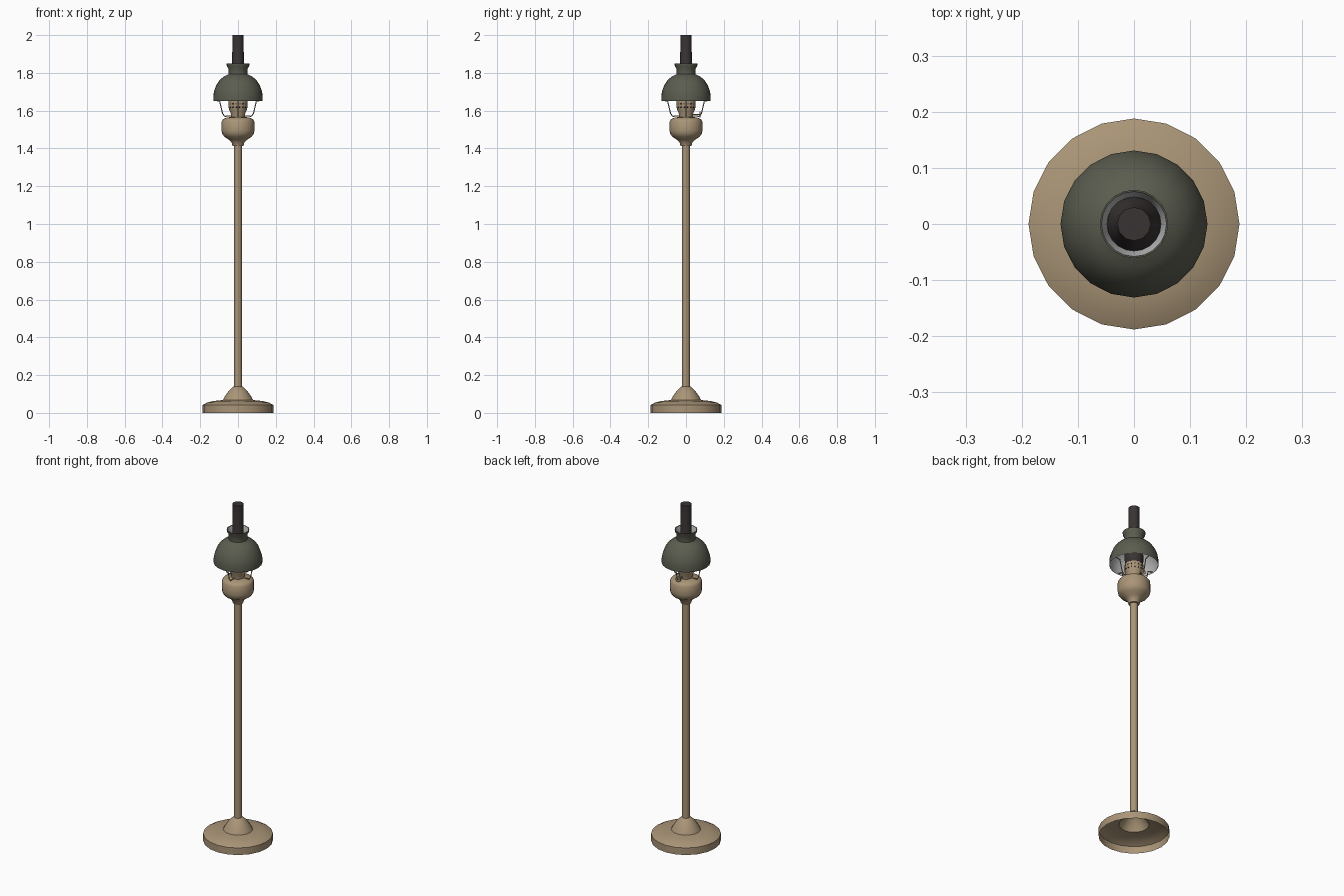
import bpy, bmesh, math
from mathutils import Vector, Matrix

if "Cube" in bpy.data.objects:
    bpy.data.objects.remove(bpy.data.objects["Cube"])


def material(name, rgb):
    m = bpy.data.materials.new(name)
    m.diffuse_color = (*rgb, 1)
    m.use_nodes = True
    m.node_tree.nodes["Principled BSDF"].inputs["Base Color"].default_value = m.diffuse_color
    return m


BRASS = material("aged tan brass", (0.40, 0.30, 0.185))
GREEN = material("dark olive enamel", (0.105, 0.11, 0.08))
WHITE = material("pale grey lining", (0.48, 0.48, 0.48))
GLASS = material("sooty glass", (0.042, 0.034, 0.034))


def finish(name, bm, mats, angle=38):
    bmesh.ops.remove_doubles(bm, verts=bm.verts, dist=0.0002)
    me = bpy.data.meshes.new(name)
    bm.to_mesh(me)
    bm.free()
    for m in mats:
        me.materials.append(m)
    me.shade_smooth()
    me.set_sharp_from_angle(angle=math.radians(angle))
    ob = bpy.data.objects.new(name, me)
    bpy.context.collection.objects.link(ob)
    return ob


def lathe(name, profile, sides, mats, lining_from=None):
    """Revolve (radius, height) points; segments after lining_from use slot 1."""
    bm = bmesh.new()
    rings = []
    for r, z in profile:
        r = max(r, 0.00001)
        rings.append([bm.verts.new((r * math.cos(2 * math.pi * i / sides),
                                    r * math.sin(2 * math.pi * i / sides), z))
                      for i in range(sides)])
    for k in range(len(rings) - 1):
        for i in range(sides):
            j = (i + 1) % sides
            f = bm.faces.new((rings[k][i], rings[k][j], rings[k + 1][j], rings[k + 1][i]))
            if lining_from is not None and k >= lining_from:
                f.material_index = 1
    return finish(name, bm, mats)


def rod(bm, a, b, r, sides=6):
    a, b = Vector(a), Vector(b)
    d = b - a
    mat = Matrix.Translation((a + b) / 2) @ d.to_track_quat('Z', 'Y').to_matrix().to_4x4()
    bmesh.ops.create_cone(bm, cap_ends=True, segments=sides, radius1=r, radius2=r,
                          depth=d.length, matrix=mat)


# Hollow foot with bell collar
lathe("foot", [(0.188, 0), (0.188, 0.042), (0.165, 0.054), (0.13, 0.063), (0.08, 0.068),
               (0.068, 0.09), (0.048, 0.118), (0.027, 0.138), (0.021, 0.14)], 20, [BRASS])

# Tall pole
lathe("pole", [(0.021, 0.135), (0.021, 1.42)], 12, [BRASS])

# Oil reservoir
lathe("reservoir", [(0.021, 1.413), (0.029, 1.414), (0.034, 1.432), (0.048, 1.446),
                    (0.072, 1.462), (0.084, 1.478), (0.087, 1.495), (0.086, 1.545),
                    (0.078, 1.556), (0.06, 1.563), (0.036, 1.567)], 20, [BRASS])

# Burner
lathe("burner", [(0.036, 1.56), (0.038, 1.585), (0.047, 1.605), (0.05, 1.625),
                 (0.05, 1.652), (0.046, 1.655), (0.0, 1.655)], 16, [BRASS])

# Vent slots around the burner
bm = bmesh.new()
for i in range(16):
    for z in (1.618, 1.637):
        rot = Matrix.Rotation(2 * math.pi * (i + 0.5) / 16, 4, 'Z')
        bmesh.ops.create_cube(bm, size=1, matrix=rot @ Matrix.Translation((0.049, 0, z))
                              @ Matrix.Diagonal((0.003, 0.006, 0.008, 1)))
finish("burner_vents", bm, [GLASS])

# Glass chimney, bulging inside the shade
lathe("chimney", [(0.044, 1.65), (0.05, 1.675), (0.052, 1.70), (0.048, 1.735),
                  (0.038, 1.77), (0.031, 1.80), (0.03, 2.0), (0.0, 2.0)], 12, [GLASS])

# Shade: outer enamel, then the pale lining
outer = [(0.131, 1.652), (0.131, 1.68), (0.126, 1.705), (0.115, 1.735), (0.099, 1.76),
         (0.077, 1.78), (0.051, 1.793), (0.051, 1.822), (0.059, 1.836), (0.061, 1.849)]
inner = [(max(r - 0.003, 0), z - 0.003 * (0.131 > r > 0.06 and z < 1.8)) for r, z in reversed(outer)]
lathe("shade", outer + inner, 20, [GREEN, WHITE], len(outer))

# Wire prongs holding the shade
bm = bmesh.new()
path = [(0.036, 1.572), (0.07, 1.57), (0.082, 1.585), (0.097, 1.65), (0.127, 1.656)]
for q in range(4):
    c, s = round(math.cos(q * math.pi / 2)), round(math.sin(q * math.pi / 2))
    for (r0, z0), (r1, z1) in zip(path, path[1:]):
        rod(bm, (r0 * c, r0 * s, z0), (r1 * c, r1 * s, z1), 0.0028)
finish("shade_prongs", bm, [BRASS])

# Wick key
bm = bmesh.new()
rod(bm, (0, 0.03, 1.579), (0, 0.073, 1.579), 0.003)
rod(bm, (0, 0.071, 1.579), (0, 0.076, 1.579), 0.016, 12)
finish("wick_key", bm, [BRASS])
